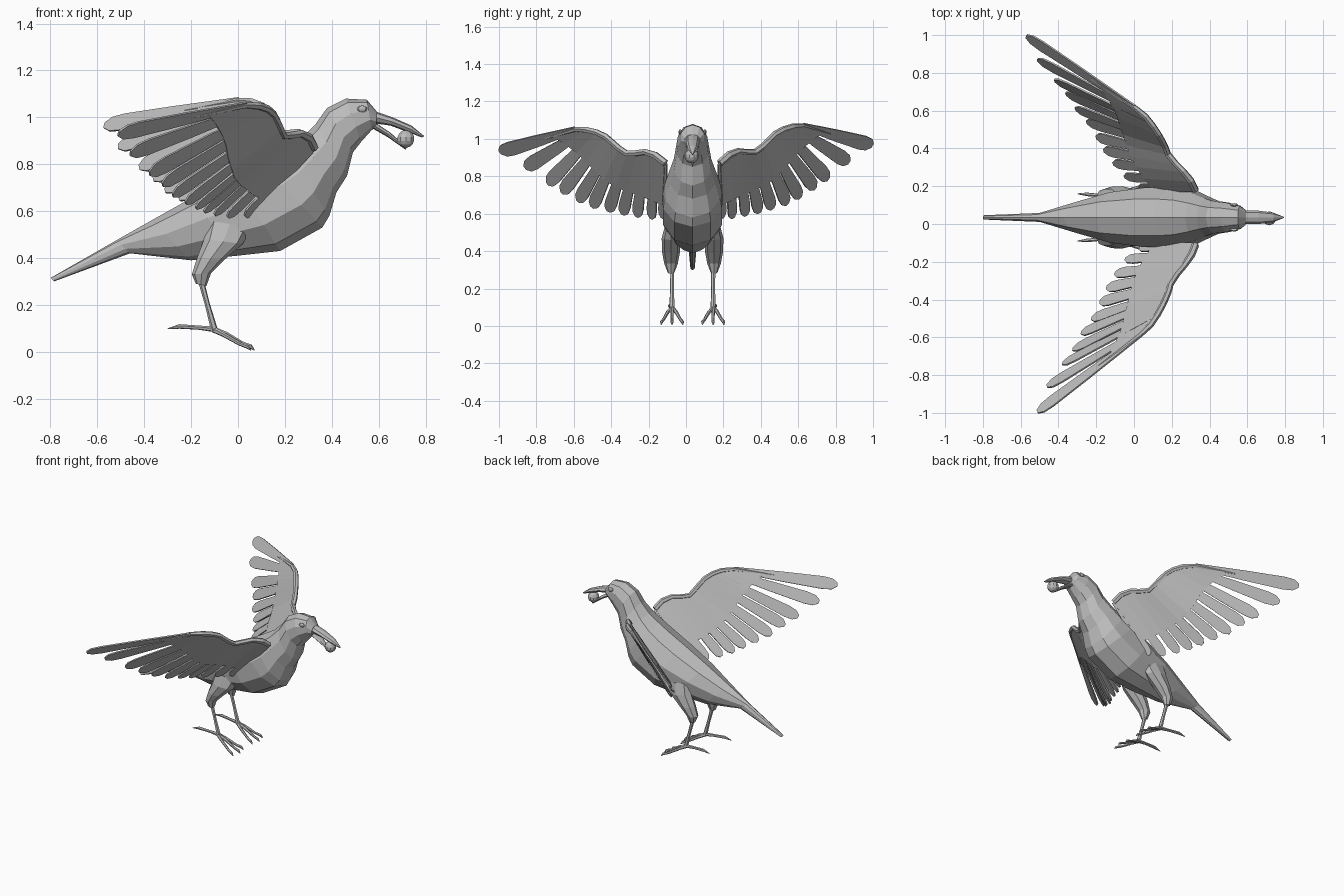
import bpy, bmesh, math
from mathutils import Vector

if "Cube" in bpy.data.objects:
    bpy.data.objects.remove(bpy.data.objects["Cube"])

CY = 0.035  # centre line of the body in y
grey = bpy.data.materials.new("plain grey")
grey.diffuse_color = (0.5, 0.5, 0.5, 1)
grey.use_nodes = True
grey.node_tree.nodes["Principled BSDF"].inputs["Base Color"].default_value = grey.diffuse_color


def finish(name, bm):
    bmesh.ops.recalc_face_normals(bm, faces=bm.faces[:])
    me = bpy.data.meshes.new(name)
    bm.to_mesh(me)
    bm.free()
    me.materials.append(grey)
    ob = bpy.data.objects.new(name, me)
    bpy.context.collection.objects.link(ob)
    return ob


def skin(bm, rings):
    """Join rings of points into a closed flat-faced tube."""
    vs = [[bm.verts.new(p) for p in r] for r in rings]
    n = len(vs[0])
    for a, b in zip(vs, vs[1:]):
        for i in range(n):
            j = (i + 1) % n
            bm.faces.new((a[i], a[j], b[j], b[i]))
    bm.faces.new(vs[0])
    bm.faces.new(vs[-1])


def loft(name, sections, y=CY, n=10):
    """Sections: top x, top z, bottom x, bottom z, half width in y."""
    bm = bmesh.new()
    rings = []
    for tx, tz, bx, bz, w in sections:
        ring = []
        for i in range(n):
            a = 2 * math.pi * i / n
            c, s = math.cos(a) / 2, math.sin(a)
            ring.append(((tx + bx) / 2 + (tx - bx) * c, y + w * s,
                         (tz + bz) / 2 + (tz - bz) * c))
        rings.append(ring)
    skin(bm, rings)
    return finish(name, bm)


def limb(bm, pts, radii, n=6):
    """Tapered tube along a path."""
    pts = [Vector(p) for p in pts]
    rings = []
    for i, (p, r) in enumerate(zip(pts, radii)):
        d = (pts[min(i + 1, len(pts) - 1)] - pts[max(i - 1, 0)]).normalized()
        u = d.cross(Vector((0.1, 0.3, 1))).normalized()
        v = d.cross(u)
        rings.append([p + r * (u * math.cos(2 * math.pi * k / n) + v * math.sin(2 * math.pi * k / n))
                      for k in range(n)])
    skin(bm, rings)


# Body from tail tip to face
loft("body", [
    (-.80, .315, -.785, .30, .012), (-.52, .475, -.46, .42, .025),
    (-.37, .56, -.20, .39, .085), (-.20, .655, 0, .41, .14),
    (-.02, .75, .18, .43, .165), (.10, .81, .36, .53, .165),
    (.19, .86, .39, .58, .155), (.27, .91, .42, .68, .13),
    (.33, .97, .465, .75, .105), (.38, 1.04, .49, .85, .09),
    (.46, 1.08, .525, .895, .082), (.55, 1.075, .57, .945, .065),
    (.592, 1.025, .59, .96, .042)])

# Beak halves
loft("upper_beak", [(.575, 1.03, .575, .975, .036), (.66, 1.0, .65, .965, .036),
                    (.74, .965, .73, .935, .026), (.795, .92, .785, .914, .004)], n=8)
loft("lower_beak", [(.575, .985, .57, .955, .034), (.65, .935, .64, .915, .026),
                    (.722, .872, .715, .862, .006)], n=8)

# Berry held in the beak
bm = bmesh.new()
bmesh.ops.create_uvsphere(bm, u_segments=10, v_segments=7, radius=.038)
bmesh.ops.translate(bm, vec=(.716, CY - .005, .908), verts=bm.verts)
finish("berry", bm)

# Wing feathers: root and tip of each, outermost first
ROOTS = [(0, .62, 1.07), (.06, .57, 1.065), (.10, .52, 1.05), (.13, .475, 1.025),
         (.15, .44, .99), (.165, .41, .96), (.18, .37, .93), (.22, .32, .93),
         (.26, .28, .935), (.30, .23, .915), (.325, .18, .87)]
TIPS = [(-.57, .995, .965), (-.51, .87, .875), (-.42, .76, .785), (-.36, .69, .735),
        (-.31, .61, .685), (-.25, .54, .65), (-.20, .46, .625), (-.16, .39, .605),
        (-.11, .32, .59), (-.05, .25, .577), (.03, .195, .577)]
ROOTS = [Vector(p) for p in ROOTS]
TIPS = [Vector(p) for p in TIPS]


def other_side(p):
    """Mirror to the near wing, which is swung slightly forward and down."""
    t = (p.y - .18) / .82
    return Vector((p.x + .06 * t, .07 - p.y - .07 * t, p.z - .035 * t))


def plate(bm, outline, normal, th):
    skin(bm, [[p + normal * th / 2 for p in outline], [p - normal * th / 2 for p in outline]])


def wing(name, move):
    roots, tips = [move(p) for p in ROOTS], [move(p) for p in TIPS]
    last = len(roots) - 1
    # Separate feathers
    bm = bmesh.new()
    for i, (r, t) in enumerate(zip(roots, tips)):
        d = t - r
        length = d.length
        d.normalize()
        s = tips[min(i + 1, last)] - tips[max(i - 1, 0)]
        s = (s - d * s.dot(d)).normalized()
        w = .042 - .0012 * i
        prof = [(0, .4), (.5, .8), (.86, 1), (.95, .85), (1, .3)]
        right = [r + d * length * f + s * w * k for f, k in prof]
        left = [r + d * length * f - s * w * k for f, k in reversed(prof)]
        plate(bm, right + left, d.cross(s).normalized(), .009)
    finish(name + "_feathers", bm)
    # Covering sheet over the feather bases
    bm = bmesh.new()
    reach = [.3 + .045 * i for i in range(last + 1)]
    top = [bm.verts.new(p) for p in roots]
    mid = [bm.verts.new(r.lerp(t, f)) for r, t, f in zip(roots, tips, reach)]
    for i in range(last):
        bm.faces.new((top[i], top[i + 1], mid[i + 1], mid[i]))
    sheet = finish(name + "_coverts", bm)
    mod = sheet.modifiers.new("thickness", 'SOLIDIFY')
    mod.thickness, mod.offset = .016, 0
    # Arm along the leading edge
    bm = bmesh.new()
    path = [roots[0].lerp(tips[0], .4)] + roots
    limb(bm, path, [.006, .014] + [.017] * 8 + [.02, .02, ][:2])
    finish(name + "_arm", bm)


wing("far_wing", lambda p: p.copy())
wing("near_wing", other_side)

for side, label in ((-1, "near"), (1, "far")):
    y = CY + side * .11
    # Feathered thigh
    loft(label + "_thigh", [
        (-.13, .56, .06, .53, .03), (-.145, .48, .02, .46, .05), (-.175, .40, -.06, .39, .048),
        (-.197, .33, -.115, .335, .036), (-.18, .29, -.135, .28, .018)],
        y=y + side * .005, n=8)
    # Shank and toes
    bm = bmesh.new()
    limb(bm, [(-.157, y, .30), (-.13, y, .20), (-.10, y, .09)], [.013, .011, .015])
    limb(bm, [(-.09, y, .095), (-.17, y + side * .005, .103), (-.25, y + side * .012, .108),
              (-.30, y + side * .015, .098)], [.013, .009, .010, .002])
    for k in (-1, 0, 1):
        sx = -.015 * abs(k)
        limb(bm, [(-.105, y, .095), (-.05 + sx, y + k * .022, .075), (.02 + sx, y + k * .045, .035),
                  (.055 + sx, y + k * .056, .022), (.07 + sx, y + k * .058, .006)],
             [.013, .010, .008, .009, .002])
    finish(label + "_leg_and_foot", bm)
    # Eye
    bm = bmesh.new()
    bmesh.ops.create_uvsphere(bm, u_segments=8, v_segments=6, radius=.018)
    bmesh.ops.scale(bm, vec=(1.2, .5, .8), verts=bm.verts)
    bmesh.ops.translate(bm, vec=(.53, CY + side * .066, 1.036), verts=bm.verts)
    finish(label + "_eye", bm)
